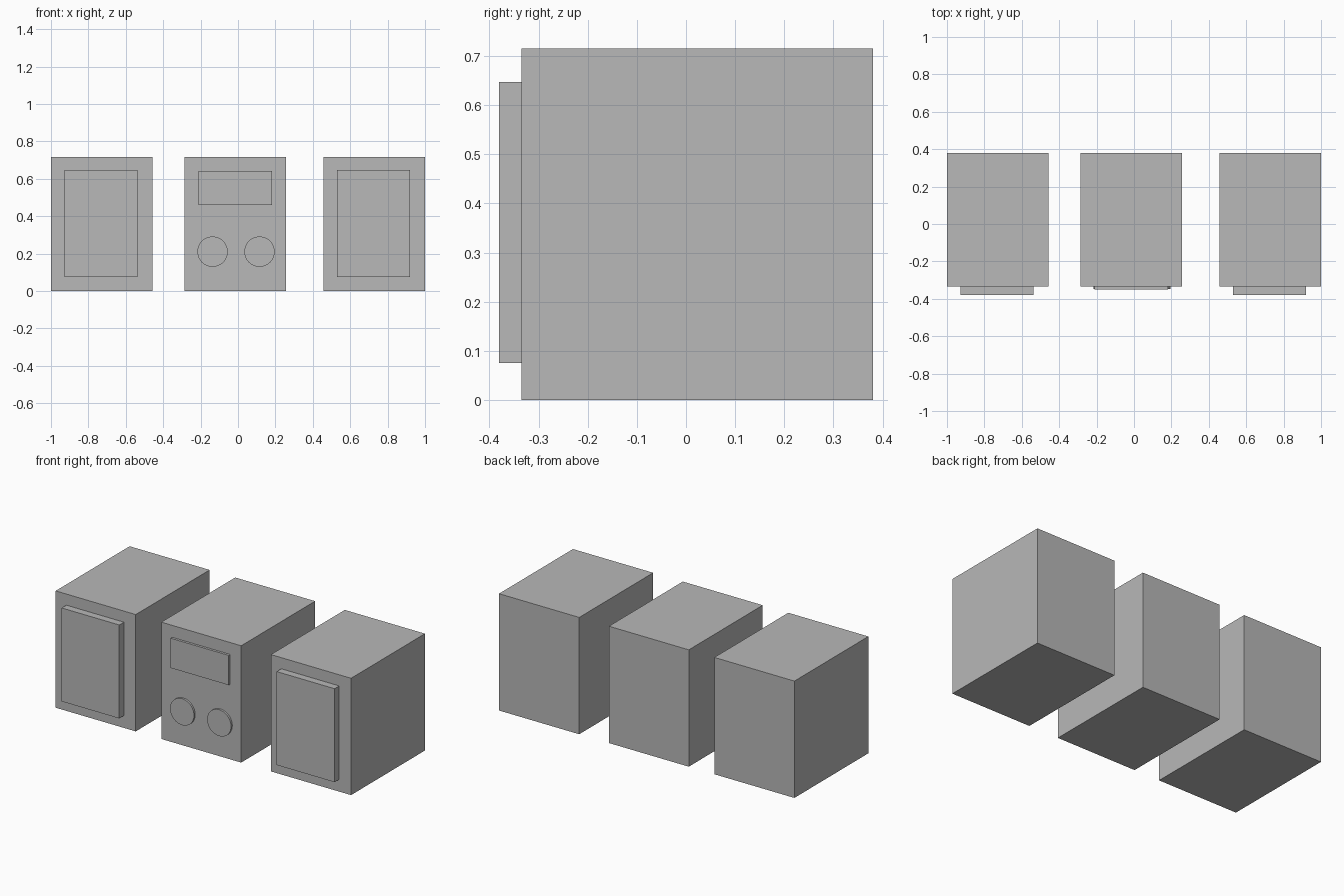
import bpy
import math

cube = bpy.data.objects.get("Cube")
if cube:
    bpy.data.objects.remove(cube, do_unlink=True)

grey = bpy.data.materials.new("plain grey")
grey.use_nodes = True
colour = (0.48, 0.48, 0.48, 1)
grey.diffuse_color = colour
grey.node_tree.nodes["Principled BSDF"].inputs["Base Color"].default_value = colour

FRONT, BACK = -0.335, 0.38
HEIGHT = 0.715


def finish(obj, name):
    obj.name = name
    obj.data.name = name
    obj.data.materials.append(grey)
    return obj


def box(name, x, y, z):
    """Box spanning the (low, high) pair on each axis."""
    spans = (x, y, z)
    bpy.ops.mesh.primitive_cube_add(size=1, location=[sum(s) / 2 for s in spans])
    obj = bpy.context.object
    obj.scale = [s[1] - s[0] for s in spans]
    bpy.ops.object.transform_apply(location=False, rotation=False, scale=True)
    return finish(obj, name)


def knob(name, x, z, radius, front):
    """Round disc standing out of the front face."""
    bpy.ops.mesh.primitive_cylinder_add(
        vertices=48, radius=radius, depth=FRONT - front,
        location=(x, (FRONT + front) / 2, z), rotation=(math.pi / 2, 0, 0))
    obj = finish(bpy.context.object, name)
    bpy.ops.object.shade_smooth_by_angle()
    return obj


# Speakers: cabinet with a raised grille
for side, cabinet, grille in (
        ("right", (-1, -0.458), (-0.928, -0.538)),
        ("left", (0.457, 1), (0.528, 0.92))):
    box(side + "_speaker_cabinet", cabinet, (FRONT, BACK), (0, HEIGHT))
    box(side + "_speaker_grille", grille, (-0.38, FRONT), (0.075, 0.647))

# Central unit: cabinet, display panel and two knobs
box("receiver_cabinet", (-0.285, 0.256), (FRONT, BACK), (0, HEIGHT))
box("display_panel", (-0.211, 0.182), (-0.35, FRONT), (0.46, 0.642))
knob("right_knob", -0.136, 0.21, 0.081, -0.347)
knob("left_knob", 0.115, 0.21, 0.081, -0.347)
